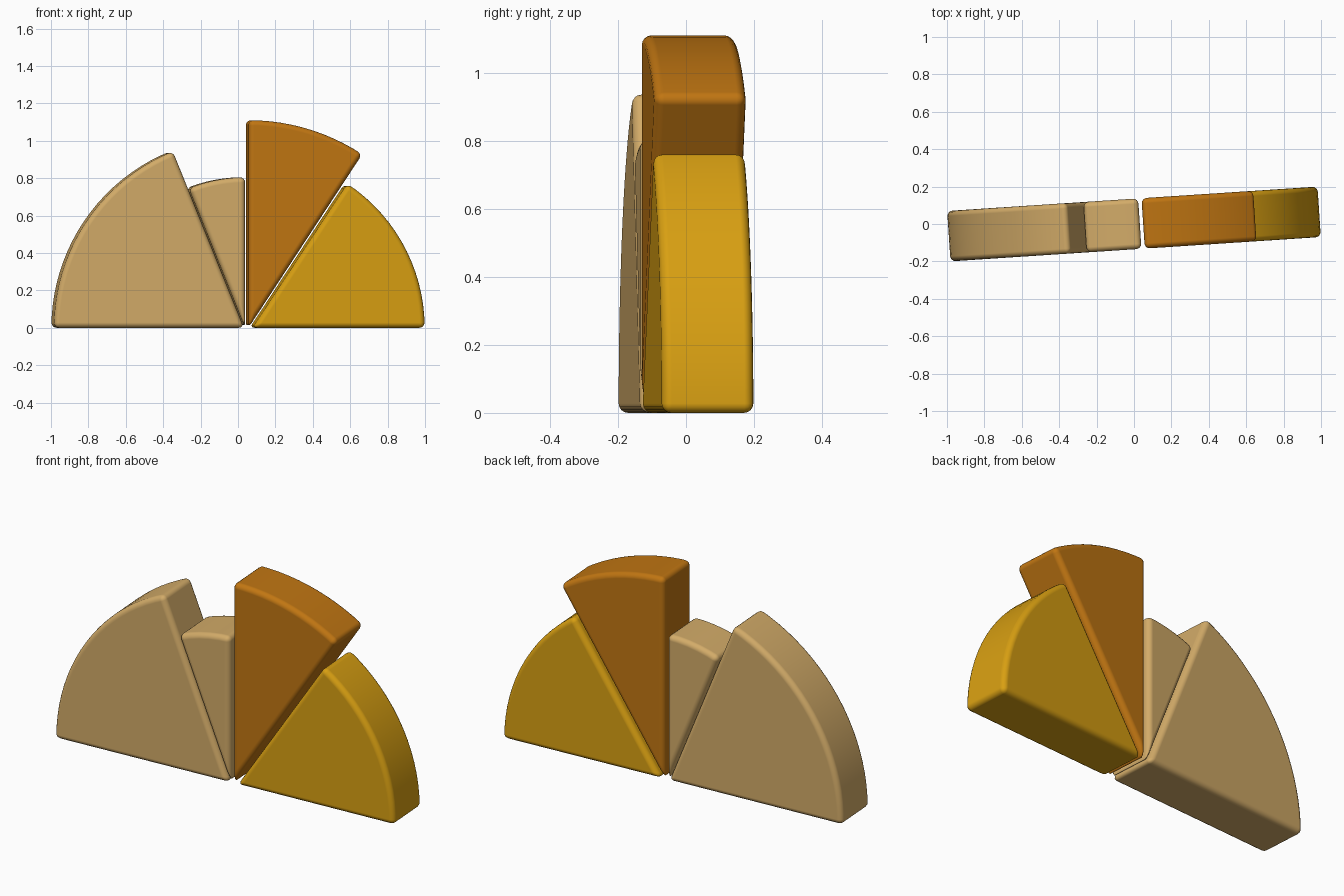
import bpy, bmesh
from math import sin, cos, radians, pi
from mathutils import Matrix

cube = bpy.data.objects.get("Cube")
if cube:
    bpy.data.objects.remove(cube, do_unlink=True)

THICKNESS = 0.27
TURN = radians(3.76)


def material(name, color):
    mat = bpy.data.materials.new(name)
    mat.use_nodes = True
    mat.diffuse_color = (*color, 1)
    bsdf = mat.node_tree.nodes["Principled BSDF"]
    bsdf.inputs["Base Color"].default_value = (*color, 1)
    bsdf.inputs["Roughness"].default_value = 0.6
    return mat


def wedge(name, apex_x, radius, start, end, mat):
    """Extruded pie slice standing on its apex, with rounded edges."""
    a, b = radians(start), radians(end)
    steps = max(4, round(radius * (b - a) / 0.06))
    angles = [a + (b - a) * i / steps for i in range(steps + 1)]
    outline = [(apex_x, 0)]
    outline += [(apex_x + radius * cos(t), radius * sin(t)) for t in angles]

    bm = bmesh.new()
    face = bm.faces.new([bm.verts.new((x, -THICKNESS / 2, z)) for x, z in outline])
    ext = bmesh.ops.extrude_face_region(bm, geom=[face])
    moved = [v for v in ext["geom"] if isinstance(v, bmesh.types.BMVert)]
    bmesh.ops.translate(bm, verts=moved, vec=(0, THICKNESS, 0))
    bmesh.ops.recalc_face_normals(bm, faces=bm.faces)
    bm.transform(Matrix.Rotation(TURN, 4, "Z"))
    mesh = bpy.data.meshes.new(name)
    bm.to_mesh(mesh)
    bm.free()

    mesh.materials.append(mat)
    mesh.shade_smooth()
    obj = bpy.data.objects.new(name, mesh)
    bpy.context.collection.objects.link(obj)
    bevel = obj.modifiers.new("rounded_edges", "BEVEL")
    bevel.width = 0.028
    bevel.segments = 4
    bevel.limit_method = "ANGLE"
    bevel.angle_limit = radians(30)
    bevel.harden_normals = True
    return obj


tan = material("tan", (0.65, 0.41, 0.14))
orange = material("burnt_orange", (0.53, 0.18, 0.006))
yellow = material("golden_yellow", (0.69, 0.35, 0.006))

# Slices from the model's right to its left
wedge("large_tan_slice", 0.025, 1.018, 112, 180, tan)
wedge("small_tan_slice", 0.031, 0.805, 90, 112, tan)
wedge("tall_orange_slice", 0.049, 1.11, 56.7, 90, orange)
wedge("yellow_slice", 0.07, 0.923, 0, 56.6, yellow)
